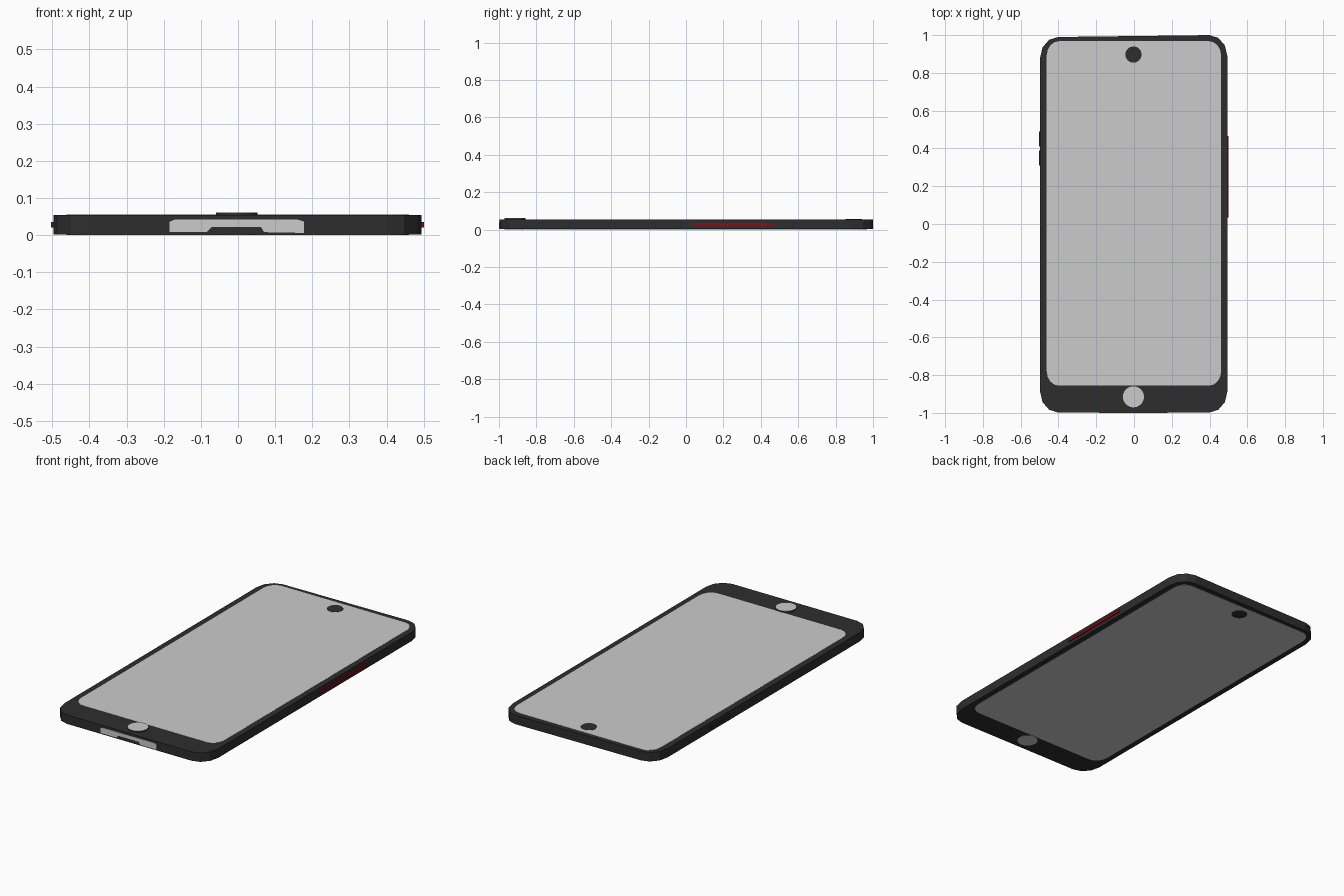
import bpy, bmesh, math

if "Cube" in bpy.data.objects:
    bpy.data.objects.remove(bpy.data.objects["Cube"])


def material(name, rgb):
    m = bpy.data.materials.new(name)
    m.diffuse_color = (*rgb, 1)
    m.use_nodes = True
    m.node_tree.nodes["Principled BSDF"].inputs["Base Color"].default_value = m.diffuse_color
    return m


DARK = material("charcoal", (0.027, 0.027, 0.027))
GREY = material("light grey", (0.6, 0.6, 0.6))
RED = material("deep red", (0.32, 0.002, 0.008))


def prism(name, pts, lo, hi, mat, axis="z"):
    """Extrude a 2D outline between lo and hi along z, or along y for (x, z) outlines."""
    def place(p, h):
        return (p[0], p[1], h) if axis == "z" else (p[0], h, p[1])
    bm = bmesh.new()
    a = [bm.verts.new(place(p, lo)) for p in pts]
    b = [bm.verts.new(place(p, hi)) for p in pts]
    n = len(pts)
    bm.faces.new(a[::-1])
    bm.faces.new(b)
    for i in range(n):
        bm.faces.new((a[i], a[(i + 1) % n], b[(i + 1) % n], b[i]))
    bmesh.ops.recalc_face_normals(bm, faces=bm.faces)
    me = bpy.data.meshes.new(name)
    bm.to_mesh(me)
    bm.free()
    me.materials.append(mat)
    ob = bpy.data.objects.new(name, me)
    bpy.context.collection.objects.link(ob)
    return ob


def rounded(x0, x1, y0, y1, rx, ry, seg=3, slant=0.0):
    """Rounded rectangle; slant lowers the upper left corner."""
    pts = []
    corners = [(x1 - rx, y1 - ry), (x0 + rx, y1 - ry - slant),
               (x0 + rx, y0 + ry), (x1 - rx, y0 + ry)]
    for q, (cx, cy) in enumerate(corners):
        for i in range(seg + 1):
            t = math.pi / 2 * (q + i / seg)
            pts.append((cx + rx * math.cos(t), cy + ry * math.sin(t)))
    return pts


def disc(cx, cy, r, n=24):
    return [(cx + r * math.cos(2 * math.pi * i / n),
             cy + r * math.sin(2 * math.pi * i / n)) for i in range(n)]


def box(name, x0, x1, y0, y1, z0, z1, mat):
    return prism(name, [(x0, y0), (x1, y0), (x1, y1), (x0, y1)], z0, z1, mat)


# Body slab
prism("body", rounded(-0.497, 0.494, -0.998, 1.0, 0.095, 0.11, 3, 0.01),
      0.002, 0.054, DARK)

# Display panels on both faces, with camera dots
screen = rounded(-0.462, 0.461, -0.856, 0.968, 0.065, 0.075, 4)
prism("front_screen", screen, 0.053, 0.055, GREY)
prism("back_panel", screen, 0.001, 0.003, GREY)
prism("front_camera", disc(-0.003, 0.897, 0.043), 0.054, 0.0565, DARK)
prism("back_camera", disc(-0.003, 0.897, 0.043), 0.0, 0.002, DARK)

# Home button: dark rim with a grey cap, repeated flush on the back
home = disc(-0.003, -0.915, 0.056)
prism("home_button", home, 0.052, 0.060, DARK)
prism("home_button_cap", home, 0.060, 0.061, GREY)
prism("back_button", home, 0.001, 0.003, GREY)

# Side buttons
box("power_button", 0.485, 0.501, 0.035, 0.467, 0.021, 0.035, RED)
for i, y in enumerate((0.31, 0.41)):
    box(f"volume_button_{i + 1}", -0.503, -0.485, y, y + 0.08, 0.021, 0.035, DARK)

# Notched port plate on the lower edge
port = [(-0.184, 0.008), (-0.084, 0.008), (-0.070, 0.022), (0.062, 0.022),
        (0.070, 0.008), (0.177, 0.006), (0.177, 0.037), (0.160, 0.042),
        (-0.170, 0.042), (-0.184, 0.036)]
prism("port_plate", port, -1.0, -0.996, GREY, axis="y")
